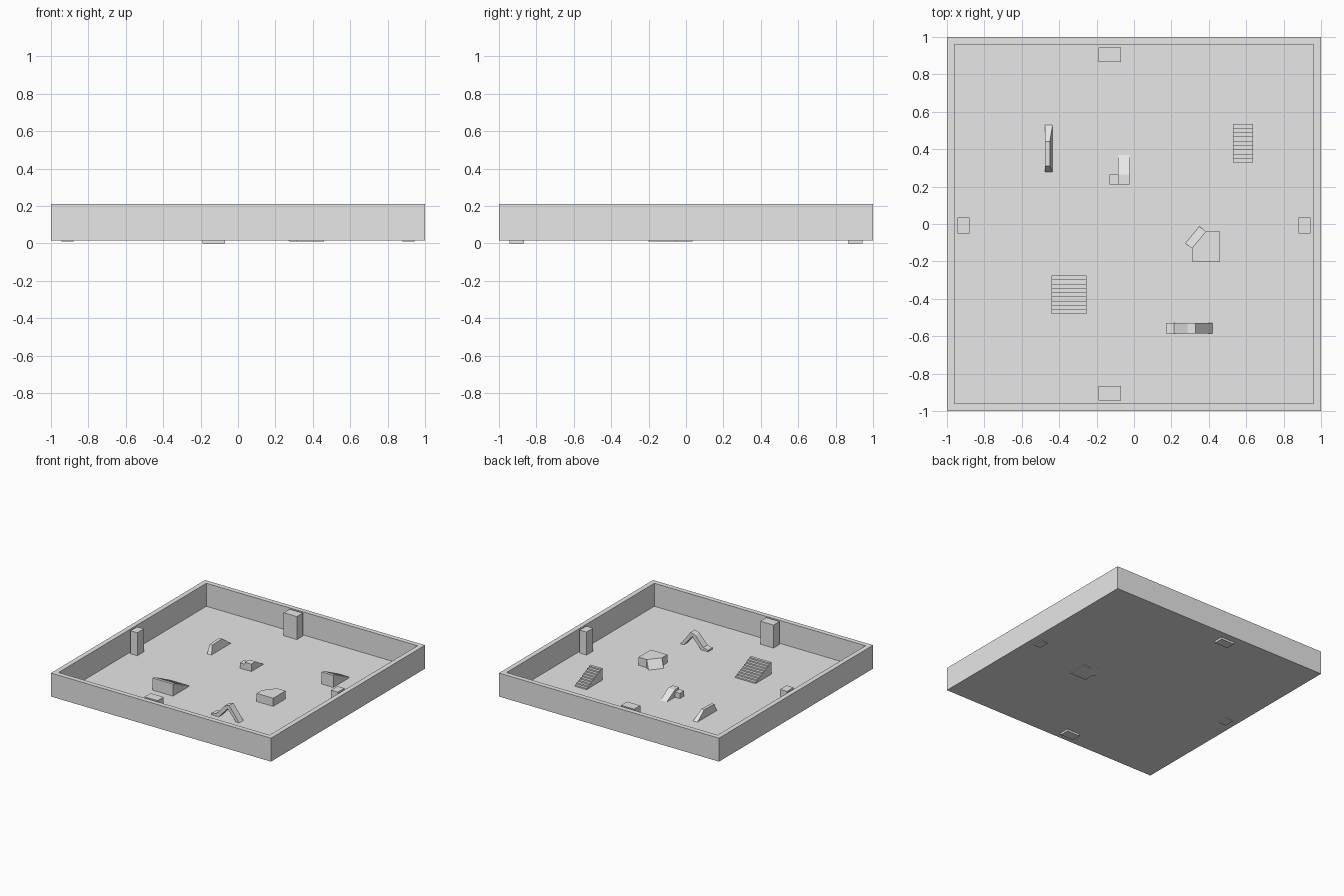
import bpy, bmesh
from mathutils import Vector

cube = bpy.data.objects.get("Cube")
if cube:
    bpy.data.objects.remove(cube, do_unlink=True)

grey = bpy.data.materials.new("light_grey")
grey.use_nodes = True
colour = (0.8, 0.8, 0.8, 1)
grey.diffuse_color = colour
grey.node_tree.nodes["Principled BSDF"].inputs["Base Color"].default_value = colour

RIM, BASE, FLOOR = 0.21, 0.017, 0.021
INNER = 0.943


def finish(name, bm):
    bmesh.ops.recalc_face_normals(bm, faces=bm.faces)
    mesh = bpy.data.meshes.new(name)
    bm.to_mesh(mesh)
    bm.free()
    mesh.materials.append(grey)
    obj = bpy.data.objects.new(name, mesh)
    bpy.context.collection.objects.link(obj)
    return obj


def prism(name, outline, shift):
    """Sweep a closed 3D outline along a vector."""
    bm = bmesh.new()
    face = bm.faces.new([bm.verts.new(p) for p in outline])
    out = bmesh.ops.extrude_face_region(bm, geom=[face], use_keep_orig=True)
    verts = [v for v in out["geom"] if isinstance(v, bmesh.types.BMVert)]
    bmesh.ops.translate(bm, verts=verts, vec=Vector(shift))
    return finish(name, bm)


def box(name, x0, x1, y0, y1, z0, z1):
    base = [(x0, y0, z0), (x1, y0, z0), (x1, y1, z0), (x0, y1, z0)]
    return prism(name, base, (0, 0, z1 - z0))


def side_prism(name, x0, x1, profile):
    """Sweep a (y, z) profile across x."""
    return prism(name, [(x0, y, z) for y, z in profile], (x1 - x0, 0, 0))


def stairs(name, x0, x1, y0, y1, top, count=9):
    """Solid flight, tall at the front and falling to the back."""
    profile = [(y1, BASE), (y0, BASE)]
    for i in range(count):
        z = top - (top - FLOOR) * i / count
        profile += [(y0 + (y1 - y0) * i / count, z),
                    (y0 + (y1 - y0) * (i + 1) / count, z)]
    side_prism(name, x0, x1, profile)


# Walled tray: a slab whose top is inset and sunk to the floor
bm = bmesh.new()
bmesh.ops.create_cube(bm, size=1)
for v in bm.verts:
    v.co = (v.co.x * 2, v.co.y * 2, RIM if v.co.z > 0 else BASE)
top = max(bm.faces, key=lambda f: f.calc_center_median().z)
bmesh.ops.inset_region(bm, faces=[top], thickness=1 - INNER)
for v in top.verts:
    v.co.z = RIM
out = bmesh.ops.extrude_face_region(bm, geom=[top])
bmesh.ops.translate(bm, vec=(0, 0, FLOOR - RIM),
                    verts=[v for v in out["geom"] if isinstance(v, bmesh.types.BMVert)])
bmesh.ops.delete(bm, geom=[top], context="FACES")
finish("tray", bm)

# Wall pillars in facing pairs
for side, s in (("back", 1), ("front", -1)):
    ys = sorted((s * 0.865, s * INNER))
    box(side + "_pillar", -0.19, -0.07, *ys, 0, RIM)
for side, s in (("left", 1), ("right", -1)):
    xs = sorted((s * 0.88, s * INNER))
    box(side + "_pillar", *xs, -0.05, 0.035, 0.01, RIM)

# Two flights of steps
stairs("wide_stairs", -0.44, -0.255, -0.48, -0.275, 0.12)
stairs("narrow_stairs", 0.53, 0.635, 0.33, 0.535, 0.12)

# Cut-corner platform with its ramp
corner_a, corner_b = (0.385, -0.04), (0.31, -0.13)
plan = [(0.31, -0.2), (0.46, -0.2), (0.46, -0.04), corner_a, corner_b]
prism("platform", [(x, y, 0.01) for x, y in plan], (0, 0, 0.078))
foot = (0.345, -0.01)
prism("platform_ramp", [(*corner_a, 0.01), (*corner_a, 0.088), (*foot, 0.012)],
      (corner_b[0] - corner_a[0], corner_b[1] - corner_a[1], 0))

# Small landing with a ramp falling to the back, and a side block
side_prism("landing_ramp", -0.085, -0.025,
           [(0.21, BASE), (0.21, 0.082), (0.265, 0.082), (0.37, FLOOR), (0.37, BASE)])
box("landing_block", -0.13, -0.08, 0.21, 0.265, BASE, 0.065)

# Hollow peaked bridge
bridge = [(0.17, FLOOR), (0.17, 0.035), (0.215, 0.045), (0.285, 0.125), (0.33, 0.14),
          (0.42, FLOOR), (0.39, FLOOR), (0.315, 0.11), (0.235, FLOOR)]
prism("peaked_bridge", [(x, -0.585, z) for x, z in bridge], (0, 0.055, 0))

# Low ridge leaning away on its left side
ridge = side_prism("low_ridge", -0.475, -0.435,
                   [(0.275, BASE), (0.31, 0.085), (0.44, 0.09), (0.53, FLOOR), (0.53, BASE)])
for v in ridge.data.vertices:
    if v.co.x > -0.45 and v.co.z > 0.05:
        v.co.x = -0.45
